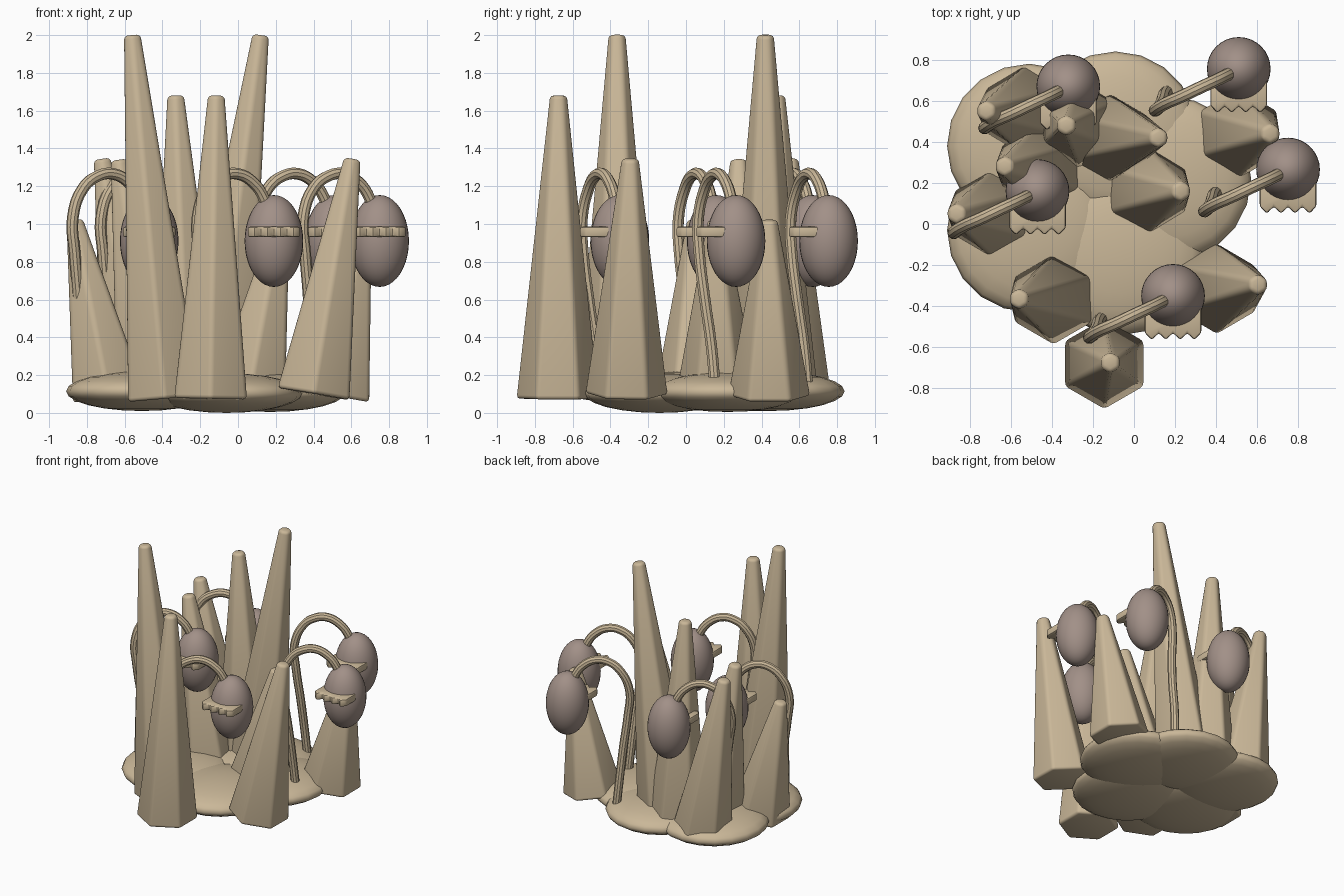
import bpy, bmesh, math
from mathutils import Vector, Matrix

if "Cube" in bpy.data.objects:
    bpy.data.objects.remove(bpy.data.objects["Cube"])


def material(name, rgb):
    m = bpy.data.materials.new(name)
    m.diffuse_color = (*rgb, 1)
    m.use_nodes = True
    m.node_tree.nodes["Principled BSDF"].inputs["Base Color"].default_value = m.diffuse_color
    return m


BEIGE = material("sandy beige", (0.59, 0.475, 0.315))
MAUVE = material("dusky mauve", (0.36, 0.28, 0.245))


def finish(obj, mat, angle=35):
    obj.data.materials.append(mat)
    bpy.ops.object.select_all(action='DESELECT')
    obj.select_set(True)
    bpy.context.view_layer.objects.active = obj
    bpy.ops.object.shade_smooth_by_angle(angle=math.radians(angle))


def mesh_object(name, bm):
    bmesh.ops.recalc_face_normals(bm, faces=bm.faces)
    me = bpy.data.meshes.new(name)
    bm.to_mesh(me)
    bm.free()
    obj = bpy.data.objects.new(name, me)
    bpy.context.collection.objects.link(obj)
    return obj


def ellipsoid(name, loc, scale, mat, seg, rings):
    bm = bmesh.new()
    bmesh.ops.create_uvsphere(bm, u_segments=seg, v_segments=rings, radius=1)
    bmesh.ops.scale(bm, vec=scale, verts=bm.verts)
    obj = mesh_object(name, bm)
    obj.location = loc
    finish(obj, mat, 60)


def spire(name, base, tip):
    """Leaning six-sided spire with softened edges."""
    base, tip = Vector(base), Vector(tip)
    axis = tip - base
    bm = bmesh.new()
    bmesh.ops.create_cone(bm, cap_ends=True, segments=6, radius1=0.222,
                          radius2=0.05, depth=axis.length)
    # points of the hexagon face front and back
    if max(v.co.y for v in bm.verts) < 0.21:
        bmesh.ops.rotate(bm, verts=bm.verts,
                         matrix=Matrix.Rotation(math.radians(30), 3, 'Z'))
    bmesh.ops.bevel(bm, geom=bm.edges[:], offset=0.02, segments=3,
                    affect='EDGES', profile=0.5, clamp_overlap=True)
    lean = Vector((0, 0, 1)).rotation_difference(axis).to_matrix().to_4x4()
    bm.transform(Matrix.Translation((base + tip) / 2) @ lean)
    finish(mesh_object(name, bm), BEIGE)


def stem(name, centre):
    """Tube rising from the base and arching over into the pod."""
    path = [(-.35, -.11, .12), (-.365, -.13, .35), (-.375, -.165, .6),
            (-.395, -.195, .85), (-.405, -.2, 1.03), (-.35, -.165, 1.19),
            (-.27, -.13, 1.255), (-.19, -.092, 1.265), (-.11, -.055, 1.22),
            (-.055, -.028, 1.14), (-.03, -.015, 1.05)]
    cu = bpy.data.curves.new(name, 'CURVE')
    cu.dimensions = '3D'
    cu.bevel_depth = 0.031
    cu.bevel_resolution = 3
    cu.resolution_u = 4
    cu.use_fill_caps = True
    sp = cu.splines.new('BEZIER')
    sp.bezier_points.add(len(path) - 1)
    for p, co in zip(sp.bezier_points, path):
        p.co = (centre[0] + co[0], centre[1] + co[1], co[2])
        p.handle_left_type = p.handle_right_type = 'AUTO'
    obj = bpy.data.objects.new(name, cu)
    bpy.context.collection.objects.link(obj)
    bpy.ops.object.select_all(action='DESELECT')
    obj.select_set(True)
    bpy.context.view_layer.objects.active = obj
    bpy.ops.object.convert(target='MESH')
    finish(bpy.context.view_layer.objects.active, BEIGE)


def teeth(name, centre):
    """Ledge with four pointed teeth on the front of a pod."""
    pitch = 0.069
    outline = [(-2 * pitch, -0.05), (-2 * pitch, -0.18)]
    for i in range(4):
        x = (i - 2) * pitch
        outline += [(x + pitch / 2, -0.215), (x + pitch, -0.18)]
    outline.append((2 * pitch, -0.05))
    bm = bmesh.new()
    face = bm.faces.new([bm.verts.new((centre[0] + x, centre[1] + y, 0.93))
                         for x, y in outline])
    up = bmesh.ops.extrude_face_region(bm, geom=[face])
    bmesh.ops.translate(bm, vec=(0, 0, 0.056), verts=[
        v for v in up["geom"] if isinstance(v, bmesh.types.BMVert)])
    bmesh.ops.recalc_face_normals(bm, faces=bm.faces)
    bmesh.ops.bevel(bm, geom=bm.edges[:], offset=0.012, segments=2,
                    affect='EDGES', profile=0.5, clamp_overlap=True)
    finish(mesh_object(name, bm), BEIGE)


# Flattened mounds forming the base
for i, (x, y, z) in enumerate([(-.09, .44, .115), (-.51, .38, .115),
                               (-.51, -.03, .115), (.17, .22, .11),
                               (-.06, -.14, .105)]):
    ellipsoid(f"base_mound_{i + 1}", (x, y, z), (.4, .4, .105), BEIGE, 20, 12)

# Spires: base centre and tip
spires = [((-.39, -.365, .075), (-.56, -.365, 2.0)),
          ((-.145, -.68, .075), (-.115, -.675, 1.68)),
          ((.40, -.315, .1), (.605, -.295, 1.345)),
          ((.06, .165, .1), (.23, .16, 1.02)),
          ((-.685, .05, .09), (-.865, .05, 1.02)),
          ((-.13, .42, .08), (.12, .42, 2.0)),
          ((-.265, .485, .08), (-.33, .48, 1.68)),
          ((-.53, .55, .1), (-.72, .55, 1.345)),
          ((-.45, .28, .1), (-.63, .28, 1.34)),
          ((.505, .44, .09), (.665, .44, 1.02))]
for i, (base, tip) in enumerate(spires):
    spire(f"spire_{i + 1}", base, tip)

# Hanging pods with their stems and teeth
for i, c in enumerate([(-.32, .67), (.51, .755), (.75, .265),
                       (-.47, .16), (.19, -.35)]):
    ellipsoid(f"pod_{i + 1}", (*c, .91), (.155, .155, .243), MAUVE, 32, 20)
    stem(f"stem_{i + 1}", c)
    teeth(f"pod_teeth_{i + 1}", c)
